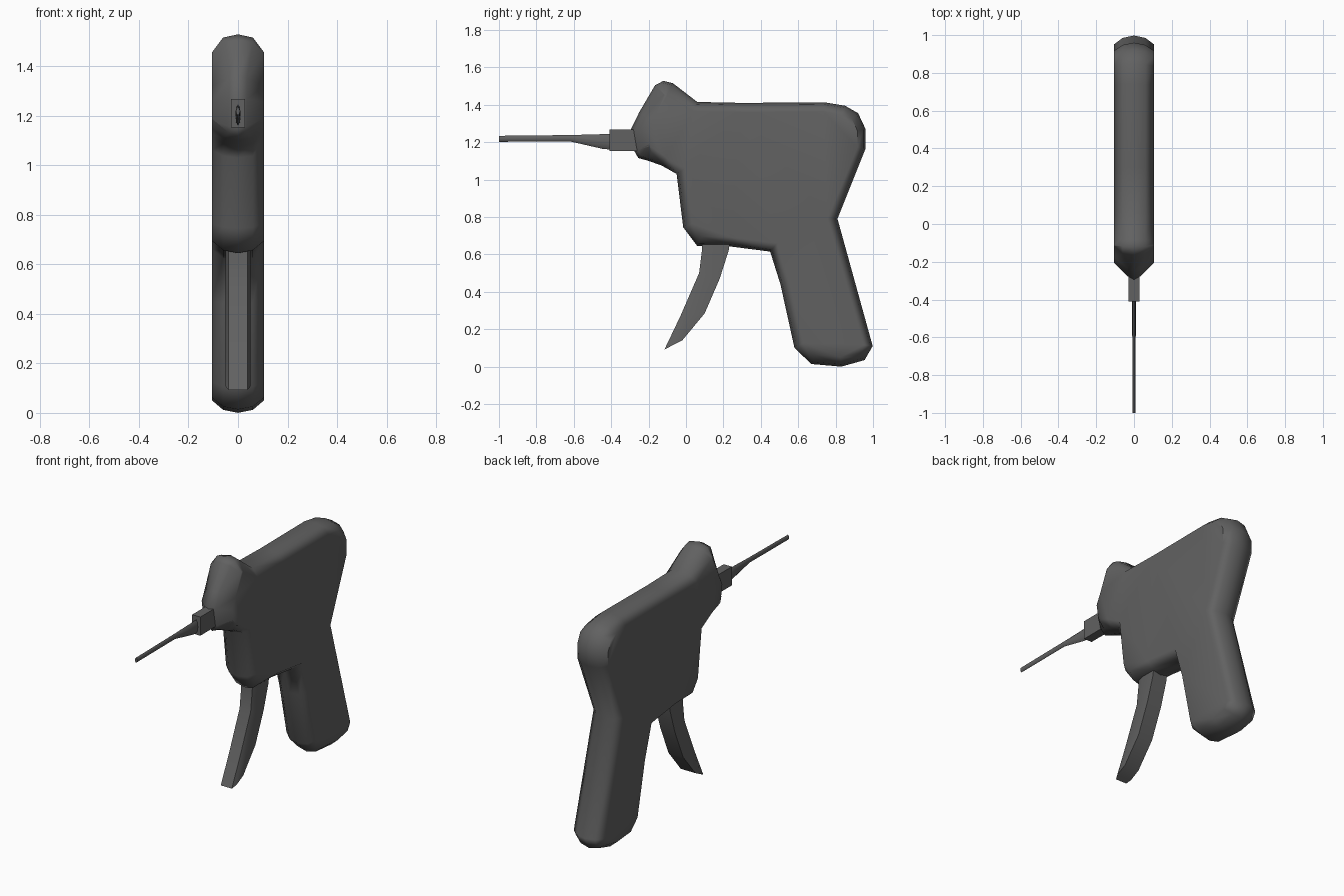
import bpy, bmesh, math
from mathutils import Vector

if "Cube" in bpy.data.objects:
    bpy.data.objects.remove(bpy.data.objects["Cube"])

# Dark grey plastic
dark = bpy.data.materials.new("dark_plastic")
dark.diffuse_color = (0.12, 0.12, 0.12, 1)
dark.use_nodes = True
dark.node_tree.nodes["Principled BSDF"].inputs["Base Color"].default_value = dark.diffuse_color


def loft(name, rings, angle=50):
    """Skin equal-length rings of points and cap both ends."""
    bm = bmesh.new()
    vr = [[bm.verts.new(p) for p in r] for r in rings]
    n = len(vr[0])
    for a, b in zip(vr, vr[1:]):
        for i in range(n):
            j = (i + 1) % n
            bm.faces.new((a[i], a[j], b[j], b[i]))
    caps = [bm.faces.new(vr[0]), bm.faces.new(vr[-1])]
    bmesh.ops.recalc_face_normals(bm, faces=bm.faces[:])
    bmesh.ops.triangulate(bm, faces=caps)
    me = bpy.data.meshes.new(name)
    bm.to_mesh(me)
    bm.free()
    me.materials.append(dark)
    ob = bpy.data.objects.new(name, me)
    bpy.context.collection.objects.link(ob)
    bpy.ops.object.select_all(action='DESELECT')
    ob.select_set(True)
    bpy.context.view_layer.objects.active = ob
    bpy.ops.object.shade_smooth_by_angle(angle=math.radians(angle))
    return ob


def inset(profile, amounts):
    """Offset a clockwise outline inwards with mitred corners."""
    out = []
    n = len(profile)
    for i in range(n):
        p, a, b = (Vector(profile[k % n]) for k in (i, i - 1, i + 1))
        d1, d2 = (p - a).normalized(), (b - p).normalized()
        n1, n2 = Vector((d1.y, -d1.x)), Vector((d2.y, -d2.x))
        m = n1 + n2
        out.append(p + m * (amounts[i] * 2 / m.length_squared))
    return out


# Housing with nose and handle: one outline (y, z), rounded towards both sides
outline = [(-0.295, 1.268), (-0.25, 1.36), (-0.165, 1.505), (-0.12, 1.528),
           (-0.07, 1.515), (0.06, 1.415), (0.3, 1.41), (0.74, 1.413),
           (0.85, 1.395), (0.92, 1.355), (0.96, 1.27), (0.96, 1.165),
           (0.81, 0.79), (0.998, 0.11), (0.955, 0.035), (0.83, 0.0),
           (0.67, 0.014), (0.58, 0.1), (0.505, 0.44), (0.45, 0.615),
           (0.24, 0.642), (0.06, 0.645), (-0.015, 0.745), (-0.05, 1.03),
           (-0.13, 1.075), (-0.2, 1.1), (-0.255, 1.115), (-0.275, 1.15)]


def side_inset(y, z):
    """Rim depth at the flat sides: deep on the nose, shallow at the back."""
    if y < -0.24:
        return 0.085
    if y < 0 and z > 1.4:
        return 0.068
    return 0.043 if y > 0.9 else 0.05


rings = []
for sx, full in ((-1, 1), (-1, 0), (0, 0), (1, 0), (1, 1)):
    amounts = [side_inset(y, z) if full else
               abs(sx) * (0.018 if y < -0.24 else 0.012) for y, z in outline]
    ring = []
    for (y, z), p in zip(outline, inset(outline, amounts)):
        half = 0.105 if full else (0.036 if y < -0.24 else 0.06)
        ring.append((sx * half, p.x, p.y))
    rings.append(ring)
body = loft("housing", rings, 55)
mod = body.modifiers.new("even_shading", 'WEIGHTED_NORMAL')
mod.keep_sharp = True

# Trigger: front and back edge points (y, z) down its curve
stations = [((0.09, 0.70), (0.24, 0.70)), ((0.085, 0.62), (0.228, 0.62)),
            ((0.07, 0.50), (0.18, 0.47)), ((-0.03, 0.27), (0.10, 0.285)),
            ((-0.115, 0.092), (-0.02, 0.14))]
rings = []
for f, b in stations:
    f, b = Vector(f), Vector(b)
    m = f.lerp(b, 0.3)
    rings.append([(x, p.x, p.y) for x, p in
                  ((-0.038, f), (0.038, f), (0.05, m), (0.05, b),
                   (-0.05, b), (-0.05, m))])
loft("trigger", rings, 30)

# Nozzle block
loft("nozzle_block", [[(sx * 0.028, y, z) for sx, z in
                       ((-1, 1.152), (1, 1.152), (1, 1.268), (-1, 1.268))]
                      for y in (-0.41, -0.24)], 30)

# Needle: tapering eight-sided tube
rings = []
for y, z0, z1, w in ((-0.38, 1.16, 1.245, 0.011), (-0.44, 1.163, 1.243, 0.011),
                     (-0.62, 1.204, 1.238, 0.009), (-1.0, 1.202, 1.234, 0.008)):
    rings.append([(w * math.cos(a), y, (z0 + z1) / 2 + (z1 - z0) / 2 * math.sin(a))
                  for a in (k * math.pi / 4 for k in range(8))])
loft("needle", rings, 50)
